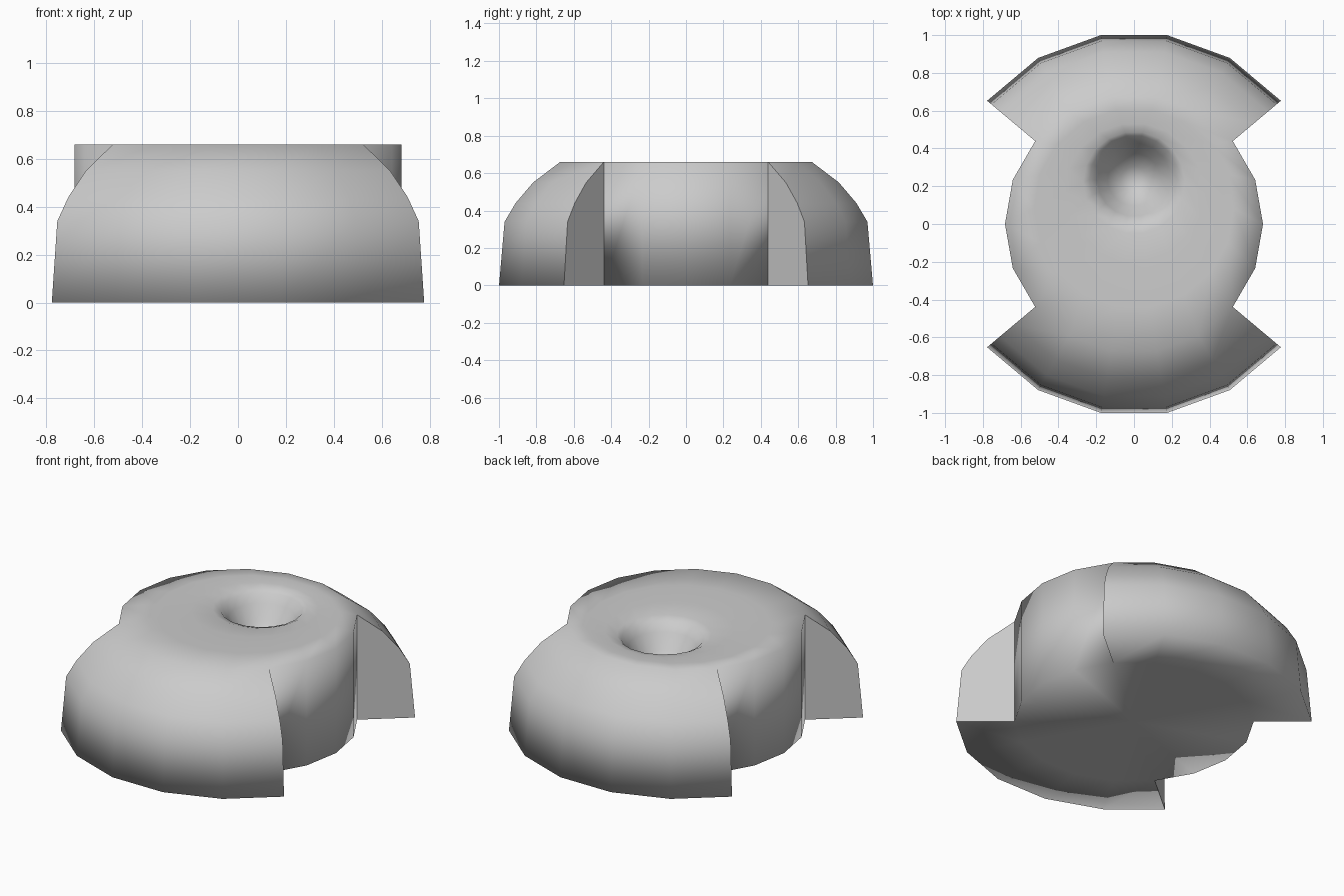
import bpy, bmesh
from math import sin, cos, radians

if "Cube" in bpy.data.objects:
    bpy.data.objects.remove(bpy.data.objects["Cube"])

N = 18                                   # sides of the round body
R_OUT = 1.015
R_IN = 0.683                             # narrow waist radius
# outer shell profile: radius, height (bottom to top)
PROFILE = [(R_OUT, 0), (0.985, 0.34), (0.925, 0.44), (0.83, 0.55)]
TOP = 0.66
PIT_Y = 0.235                            # dimple is off centre towards the back
# top rings: blend towards the dimple centre, radius, height
PIT = [(0.35, 0.53, 0.66), (0.7, 0.37, 0.657), (0.93, 0.27, 0.647), (1, 0.235, 0.63),
       (1, 0.195, 0.58), (1, 0.14, 0.49), (1, 0.07, 0.42)]

bm = bmesh.new()


def ring(r, z, cy=0.0):
    return [bm.verts.new((r * cos(radians(360 * i / N)),
                          cy + r * sin(radians(360 * i / N)), z)) for i in range(N)]


def band(a, b, segs):
    for k in segs:
        j = (k + 1) % N
        bm.faces.new((a[k], a[j], b[j], b[k]))


def fan(a, tip, flip=False):
    for k in range(N):
        p, q = a[k], a[(k + 1) % N]
        bm.faces.new((q, p, tip) if flip else (p, q, tip))


lobes = [k for k in range(N) if 2 <= k <= 6 or 11 <= k <= 15]
waist = [k for k in range(N) if k not in lobes]

# outer rounded lobes, front and back
shell = [ring(r, z) for r, z in PROFILE]
rim = ring(R_IN, TOP)
base = ring(R_IN, 0)
for a, b in zip(shell, shell[1:] + [rim]):
    band(a, b, lobes)
band(base, shell[0], lobes)

# straight waist walls at the sides
band(base, rim, waist)

# top surface running down into the dimple
prev = rim
for t, r, z in PIT:
    cur = ring(r, z, PIT_Y * t)
    band(prev, cur, range(N))
    prev = cur
fan(prev, bm.verts.new((0, PIT_Y, 0.40)))

# underside
fan(base, bm.verts.new((0, 0, 0)), True)

# flat radial ends of the lobes
caps = [bm.faces.new([base[i]] + [s[i] for s in shell] + [rim[i]]) for i in (2, 7, 11, 16)]

bmesh.ops.delete(bm, geom=[v for v in bm.verts if not v.link_faces], context='VERTS')
bmesh.ops.recalc_face_normals(bm, faces=bm.faces)
for f in bm.faces:
    f.smooth = True
for f in caps:
    f.smooth = False
    for e in f.edges:
        e.smooth = False

mesh = bpy.data.meshes.new("dimpled_body")
bm.to_mesh(mesh)
bm.free()
bpy.context.collection.objects.link(bpy.data.objects.new("dimpled_body", mesh))
